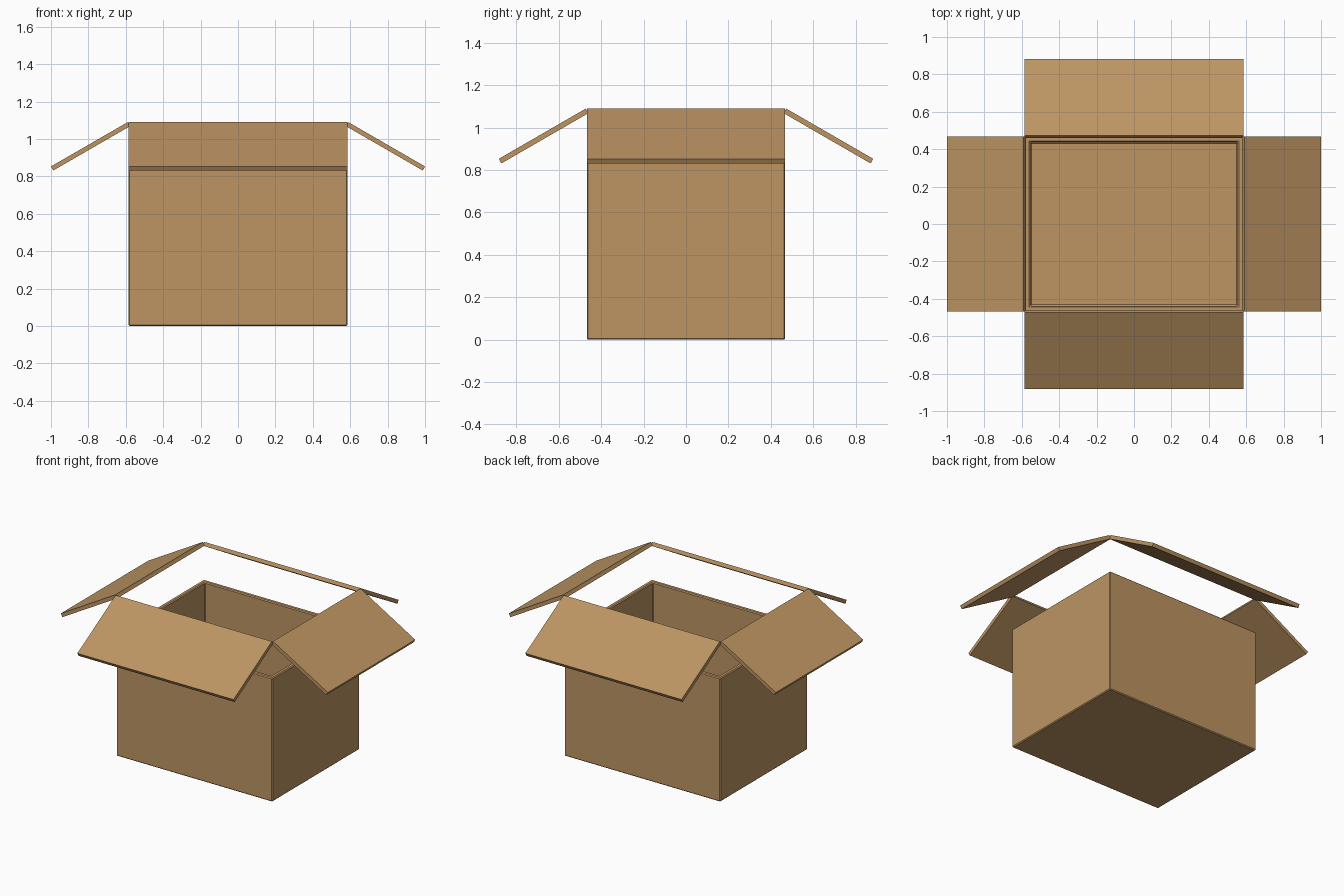
import bpy, bmesh, math
from mathutils import Matrix

if "Cube" in bpy.data.objects:
    bpy.data.objects.remove(bpy.data.objects["Cube"])

card = bpy.data.materials.new("cardboard")
card.diffuse_color = (0.51, 0.30, 0.125, 1)
card.use_nodes = True
card.node_tree.nodes["Principled BSDF"].inputs["Base Color"].default_value = card.diffuse_color

HX, HY, H, WALL = 0.585, 0.468, 0.838, 0.043   # box half sizes, height, wall


def make_object(name, bm):
    bmesh.ops.recalc_face_normals(bm, faces=bm.faces)
    me = bpy.data.meshes.new(name)
    bm.to_mesh(me)
    bm.free()
    me.materials.append(card)
    ob = bpy.data.objects.new(name, me)
    bpy.context.collection.objects.link(ob)
    return ob


# open box: cube with the top inset and pushed down to the floor
bm = bmesh.new()
bmesh.ops.create_cube(bm, size=1)
bmesh.ops.scale(bm, vec=(2 * HX, 2 * HY, H), verts=bm.verts)
bmesh.ops.translate(bm, vec=(0, 0, H / 2), verts=bm.verts)
bm.faces.ensure_lookup_table()
top = max(bm.faces, key=lambda f: f.calc_center_median().z)
bmesh.ops.inset_region(bm, faces=[top], thickness=WALL)
inner = bmesh.ops.extrude_discrete_faces(bm, faces=[top])["faces"][0]
bmesh.ops.translate(bm, vec=(0, 0, WALL - H), verts=inner.verts)
box = make_object("box_body", bm)
bev = box.modifiers.new("edge_bevel", "BEVEL")
bev.width = 0.006
bev.segments = 1


# flaps: slabs hinged above the rim, sloping 30 degrees down and outward
LENGTH, THICK, HINGE_Z = 0.474, 0.025, 1.09


def flap(name, angle, hinge, half_width):
    bm = bmesh.new()
    bmesh.ops.create_cube(bm, size=1)
    bmesh.ops.scale(bm, vec=(LENGTH, 2 * half_width, THICK), verts=bm.verts)
    bmesh.ops.translate(bm, vec=(LENGTH / 2, 0, -THICK / 2), verts=bm.verts)
    m = (Matrix.Rotation(angle, 4, 'Z')
         @ Matrix.Translation((hinge, 0, HINGE_Z))
         @ Matrix.Rotation(math.radians(30), 4, 'Y'))
    bmesh.ops.transform(bm, matrix=m, verts=bm.verts)
    make_object(name, bm)


for i, name in enumerate(("right_flap", "back_flap", "left_flap", "front_flap")):
    side = i % 2 == 0
    flap(name, i * math.pi / 2, (HX if side else HY) + 0.005, HY if side else HX)
